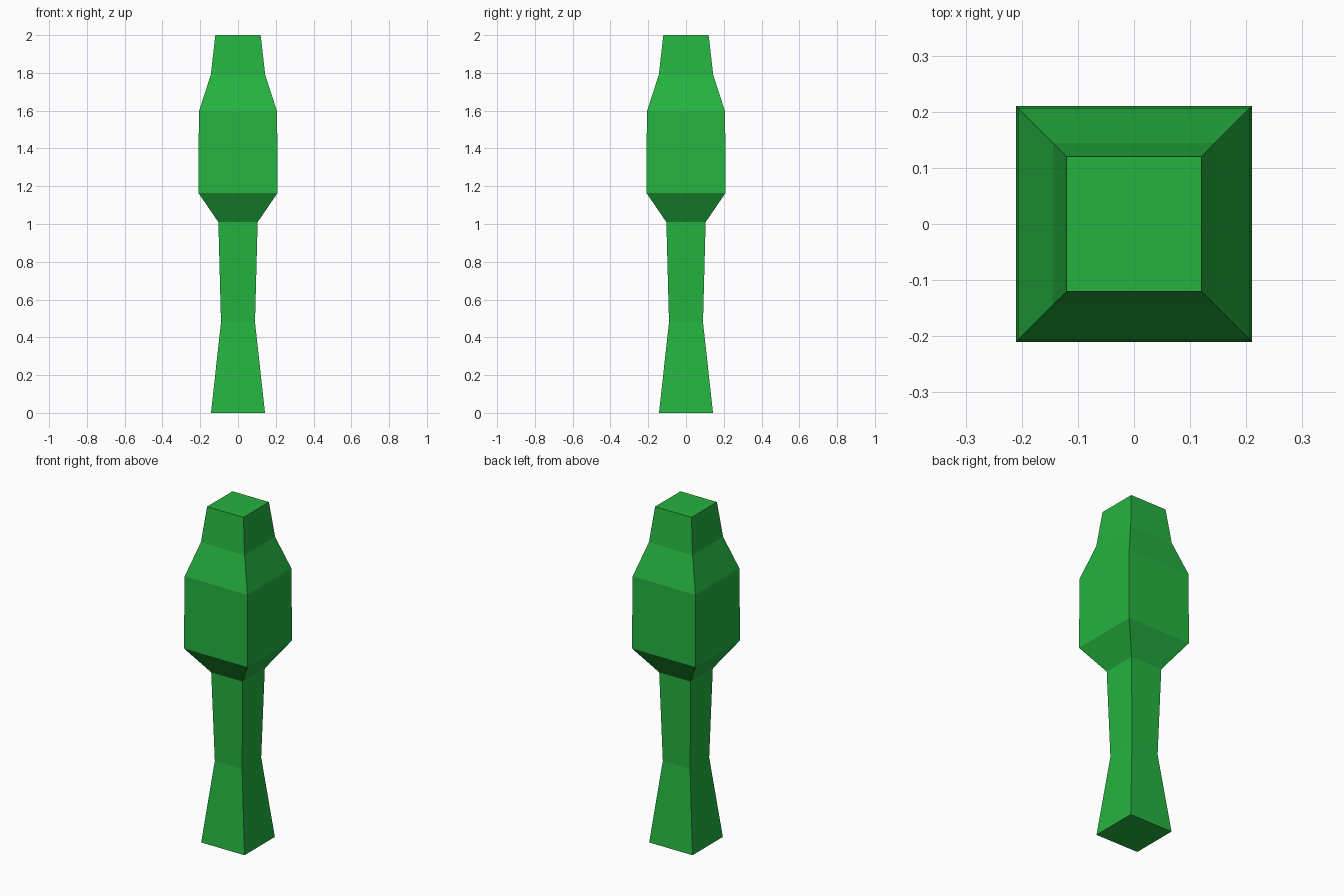
import bpy, bmesh

if "Cube" in bpy.data.objects:
    bpy.data.objects.remove(bpy.data.objects["Cube"])

# Single flat green
green = bpy.data.materials.new("leaf green")
green.diffuse_color = (0.019, 0.45, 0.052, 1)
green.use_nodes = True
green.node_tree.nodes["Principled BSDF"].inputs["Base Color"].default_value = green.diffuse_color

# Square profile: (height, half width)
PROFILE = [(0, 0.143), (0.48, 0.09), (1.01, 0.104), (1.165, 0.21),
           (1.595, 0.207), (1.79, 0.144), (2.0, 0.12)]

# Loft square rings from foot to tip
bm = bmesh.new()
rings = [[bm.verts.new((sx * h, sy * h, z))
          for sx, sy in ((-1, -1), (1, -1), (1, 1), (-1, 1))]
         for z, h in PROFILE]
for low, high in zip(rings, rings[1:]):
    for i in range(4):
        j = (i + 1) % 4
        bm.faces.new((low[i], low[j], high[j], high[i]))

# Foot and tip caps
bm.faces.new(rings[0][::-1])
bm.faces.new(rings[-1])
bmesh.ops.recalc_face_normals(bm, faces=bm.faces)

mesh = bpy.data.meshes.new("square_tree_body")
bm.to_mesh(mesh)
bm.free()
mesh.materials.append(green)
body = bpy.data.objects.new("square_tree_body", mesh)
bpy.context.collection.objects.link(body)
